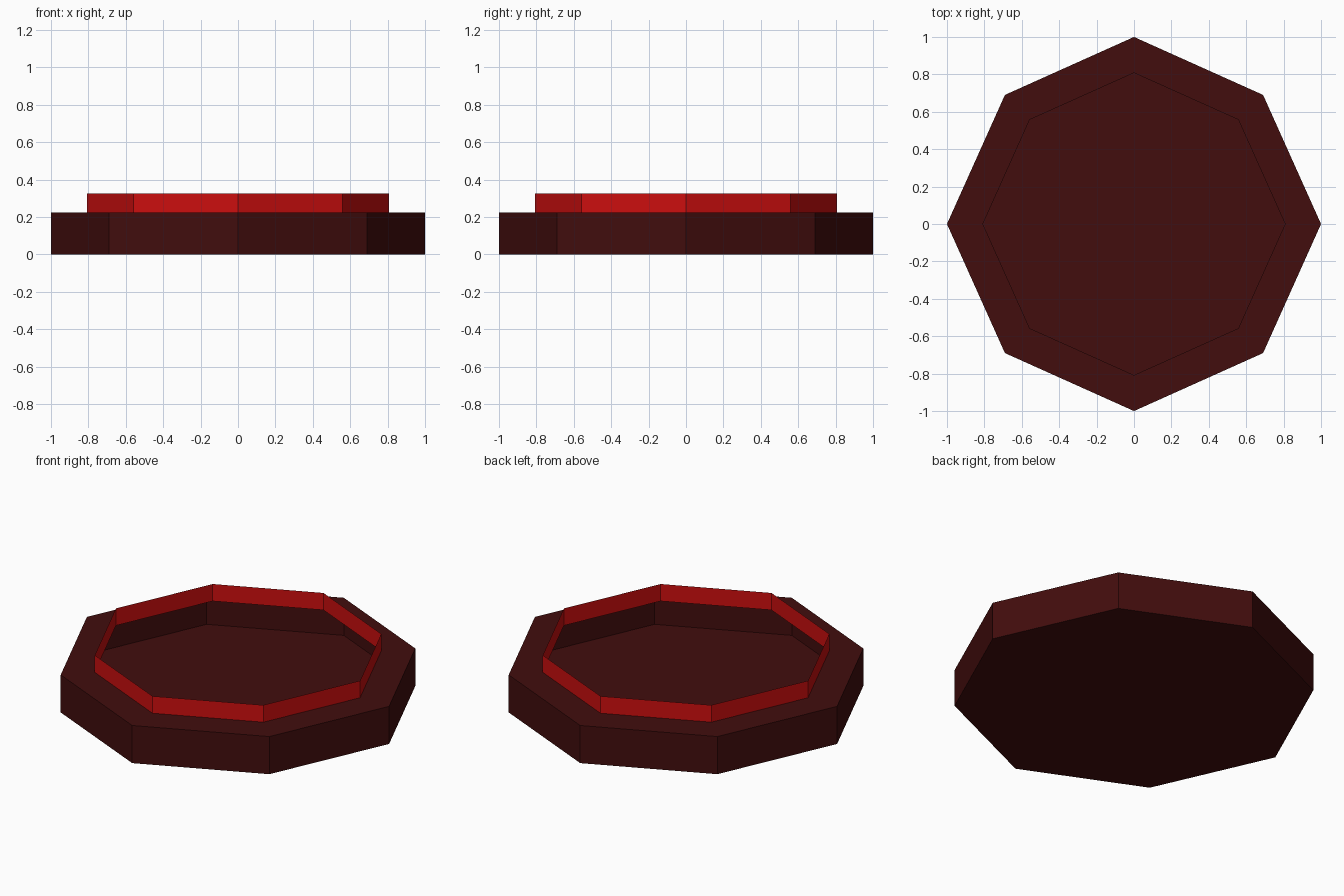
import bpy
import bmesh
from math import cos, sin, pi

SIDES = 8
DIAGONAL = 0.976   # the diagonal corners sit slightly closer in

default = bpy.data.objects.get("Cube")
if default:
    bpy.data.objects.remove(default)


def material(name, colour):
    mat = bpy.data.materials.new(name)
    mat.use_nodes = True
    mat.diffuse_color = colour
    mat.node_tree.nodes["Principled BSDF"].inputs["Base Color"].default_value = colour
    return mat


def octagon_shell(name, profile, mat, closed_bottom=False):
    """Sweep a (radius, height) profile around the octagon as a thin shell."""
    bm = bmesh.new()
    rings = []
    for radius, z in profile:
        ring = []
        for i in range(SIDES):
            r = radius * (DIAGONAL if i % 2 else 1)
            a = 2 * pi * i / SIDES
            ring.append(bm.verts.new((r * cos(a), r * sin(a), z)))
        rings.append(ring)
    for low, high in zip(rings, rings[1:]):
        for i in range(SIDES):
            j = (i + 1) % SIDES
            bm.faces.new((low[i], low[j], high[j], high[i]))
    if closed_bottom:
        bm.faces.new(reversed(rings[0]))
    mesh = bpy.data.meshes.new(name)
    bm.to_mesh(mesh)
    bm.free()
    mesh.materials.append(mat)
    obj = bpy.data.objects.new(name, mesh)
    bpy.context.collection.objects.link(obj)
    return obj


dark_red = material("dark maroon", (0.054, 0.004, 0.004, 1))
bright_red = material("bright red", (0.61, 0.0046, 0.0046, 1))

# Hollow base: floor, outer wall and flat top rim with an open middle
octagon_shell("base", [(1, 0), (1, 0.225), (0.808, 0.225)], dark_red, closed_bottom=True)

# Thin upright band standing on the inner edge of the rim
octagon_shell("raised_band", [(0.808, 0.225), (0.808, 0.327)], bright_red)
